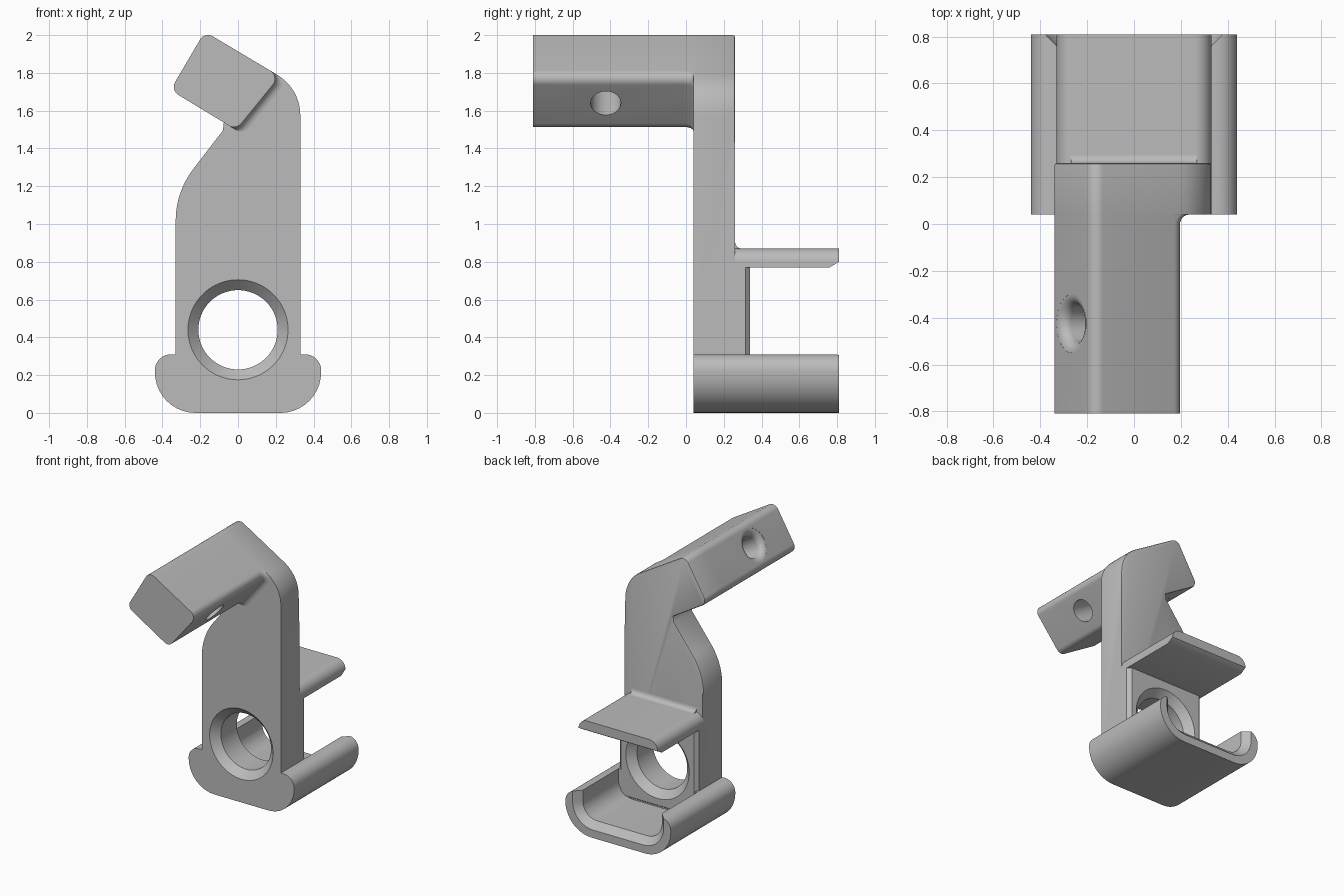
import bpy, bmesh
from math import sin, cos, tan, pi
from mathutils import Vector, Matrix

if "Cube" in bpy.data.objects:
    bpy.data.objects.remove(bpy.data.objects["Cube"], do_unlink=True)

grey = bpy.data.materials.new("plain grey")
grey.use_nodes = True
grey.diffuse_color = (0.5, 0.5, 0.5, 1)
grey.node_tree.nodes["Principled BSDF"].inputs["Base Color"].default_value = (0.5, 0.5, 0.5, 1)


def rounded(corners, steps=10):
    """Outline from (x, z, radius) corners."""
    out = []
    for i, (x, z, r) in enumerate(corners):
        p = Vector((x, z))
        if r == 0:
            out.append(p)
            continue
        a = (Vector(corners[i - 1][:2]) - p).normalized()
        b = (Vector(corners[(i + 1) % len(corners)][:2]) - p).normalized()
        half = a.angle(b) / 2
        centre = p + (a + b).normalized() * (r / sin(half))
        start = p + a * (r / tan(half)) - centre
        end = p + b * (r / tan(half)) - centre
        for k in range(steps + 1):
            t = k / steps
            sweep = pi - 2 * half
            out.append(centre + (start * sin((1 - t) * sweep) + end * sin(t * sweep)) / sin(sweep))
    return out


def circle(r, n=64):
    return [Vector((r * cos(2 * pi * k / n), r * sin(2 * pi * k / n))) for k in range(n)]


def loft(name, rings, matrix=Matrix(), bevel=None, width=0, segments=1):
    """Closed solid through (y, outline) rings; bevel is a test on edges."""
    bm = bmesh.new()
    loops = [[bm.verts.new((p.x, y, p.y)) for p in pts] for y, pts in rings]
    n = len(loops[0])
    for a, b in zip(loops, loops[1:]):
        for i in range(n):
            bm.faces.new((a[i], a[(i + 1) % n], b[(i + 1) % n], b[i]))
    bm.faces.new(loops[0])
    bm.faces.new(loops[-1])
    bmesh.ops.recalc_face_normals(bm, faces=bm.faces)
    if bevel:
        edges = [e for e in bm.edges if all(bevel(v.co) for v in e.verts)]
        bmesh.ops.bevel(bm, geom=edges, offset=width, segments=segments,
                        profile=0.5, affect='EDGES')
    bm.transform(matrix)
    bmesh.ops.recalc_face_normals(bm, faces=bm.faces)
    mesh = bpy.data.meshes.new(name)
    bm.to_mesh(mesh)
    bm.free()
    mesh.materials.append(grey)
    ob = bpy.data.objects.new(name, mesh)
    bpy.context.collection.objects.link(ob)
    return ob


def prism(name, y0, y1, outline, **kw):
    return loft(name, [(y0, outline), (y1, outline)], **kw)


def finish(ob, cutters=()):
    bpy.ops.object.select_all(action='DESELECT')
    bpy.context.view_layer.objects.active = ob
    ob.select_set(True)
    for c in cutters:
        m = ob.modifiers.new("cut", 'BOOLEAN')
        m.operation, m.solver, m.object = 'DIFFERENCE', 'EXACT', c
        bpy.ops.object.modifier_apply(modifier=m.name)
    bpy.ops.object.shade_smooth_by_angle(angle=0.6)


FRONT, BACK, END = 0.04, 0.26, 0.81
TOP, LEFT = (-0.176, 2.019, 0.05), (-0.358, 1.709, 0.05)
slope = Vector((0.857, -0.515)).normalized()

# Cutters: chamfered round opening, trough cavity with flared end, arm hole
opening = loft("opening_cutter", [(y, circle(r)) for y, r in
               ((0.03, 0.275), (0.095, 0.21), (0.285, 0.21), (0.35, 0.275))],
               matrix=Matrix.Translation((0, 0, 0.44)))


def cavity_outline(d):
    w, f, r = 0.33 + d, 0.11 - d, 0.12 + d
    return rounded([(-w, 0.5, 0), (-w, f, r), (w, f, r), (w, 0.5, 0)])


cavity = prism("cavity_cutter", 0.335, 0.9, cavity_outline(0))
flare = loft("flare_cutter", [(0.75, cavity_outline(-0.01)), (0.83, cavity_outline(0.07))])

turn = Vector((0, 1, 0)).rotation_difference(Vector((slope.x, 0, slope.y))).to_matrix().to_4x4()
entry = [(0.045 * (1 - cos(a)), 0.08 + 0.045 * (1 - sin(a))) for a in [k * pi / 16 for k in range(9)]]
arm_hole = loft("arm_hole_cutter",
                [(t, circle(r, 48)) for t, r in [(-0.03, 0.125)] + entry + [(0.7, 0.08)]],
                matrix=Matrix.Translation((-0.266, -0.425, 1.863)) @ turn)
cutters = [opening, cavity, flare, arm_hole]

# Upright plate, ending in the tilted head
plate = prism("upright_plate", FRONT, BACK, rounded([
    (-0.33, 0.2, 0), (0.33, 0.2, 0), (0.33, 1.717, 0.25), TOP, LEFT,
    (-0.075, 1.538, 0), (-0.08, 1.495, 0), (-0.33, 1.17, 0.45)]),
    bevel=lambda c: c.y > BACK - 0.001 and c.z > 0.3, width=0.012, segments=2)
finish(plate, [opening])

# Tilted arm reaching forward
def arm_outline(d):
    s = slope * d
    return rounded([TOP, LEFT, (-0.010 + s.x, 1.498 + s.y, 0.05),
                    (0.221 + s.x, 1.782 + s.y, 0.05)])


finish(prism("arm", -END, 0.1, arm_outline(0)), [arm_hole])

# Concave blend between arm and plate
blend = [(FRONT - 0.045 * (1 - sin(a)), 0.045 * (1 - cos(a)))
         for a in [k * pi / 12 for k in range(7)]]
finish(loft("arm_blend", [(y, arm_outline(d)) for y, d in blend]))

# Thicker pad behind the opening
pad = prism("rear_pad", 0.2, 0.34, rounded(
    [(-0.33, 0.1, 0), (0.33, 0.1, 0), (0.33, 0.8, 0), (-0.33, 0.8, 0)]),
    bevel=lambda c: c.y > 0.33 and abs(c.x) > 0.3, width=0.025)
finish(pad, [opening])

# Base trough, solid under the plate and open to the rear
base = prism("base_trough", FRONT, END, rounded([
    (-0.44, 0, 0.215), (0.44, 0, 0.215), (0.44, 0.31, 0.085), (-0.44, 0.31, 0.085)]))
finish(base, [cavity, flare, opening])

# Rear shelf with rounded sides and an undercut end
shelf = prism("shelf", 0.2, END, rounded([
    (-0.33, 0.77, 0), (0.33, 0.77, 0), (0.33, 0.87, 0.07), (-0.33, 0.87, 0.07)]),
    bevel=lambda c: c.y > 0.8 and c.z < 0.775, width=0.05)
finish(shelf)

# Concave blend between shelf and plate
r = 0.035
curve = [Vector((BACK + r * (1 - sin(a)), 0.87 + r * (1 - cos(a))))
         for a in [k * pi / 12 for k in range(7)]]
finish(prism("shelf_blend", -0.27, 0.27, curve + [Vector((0.24, 0.9)), Vector((0.24, 0.86))],
             matrix=Matrix(((0, 1, 0, 0), (1, 0, 0, 0), (0, 0, 1, 0), (0, 0, 0, 1)))))

for c in cutters:
    c.hide_render = True
    c.hide_viewport = True
    c.hide_set(True)
